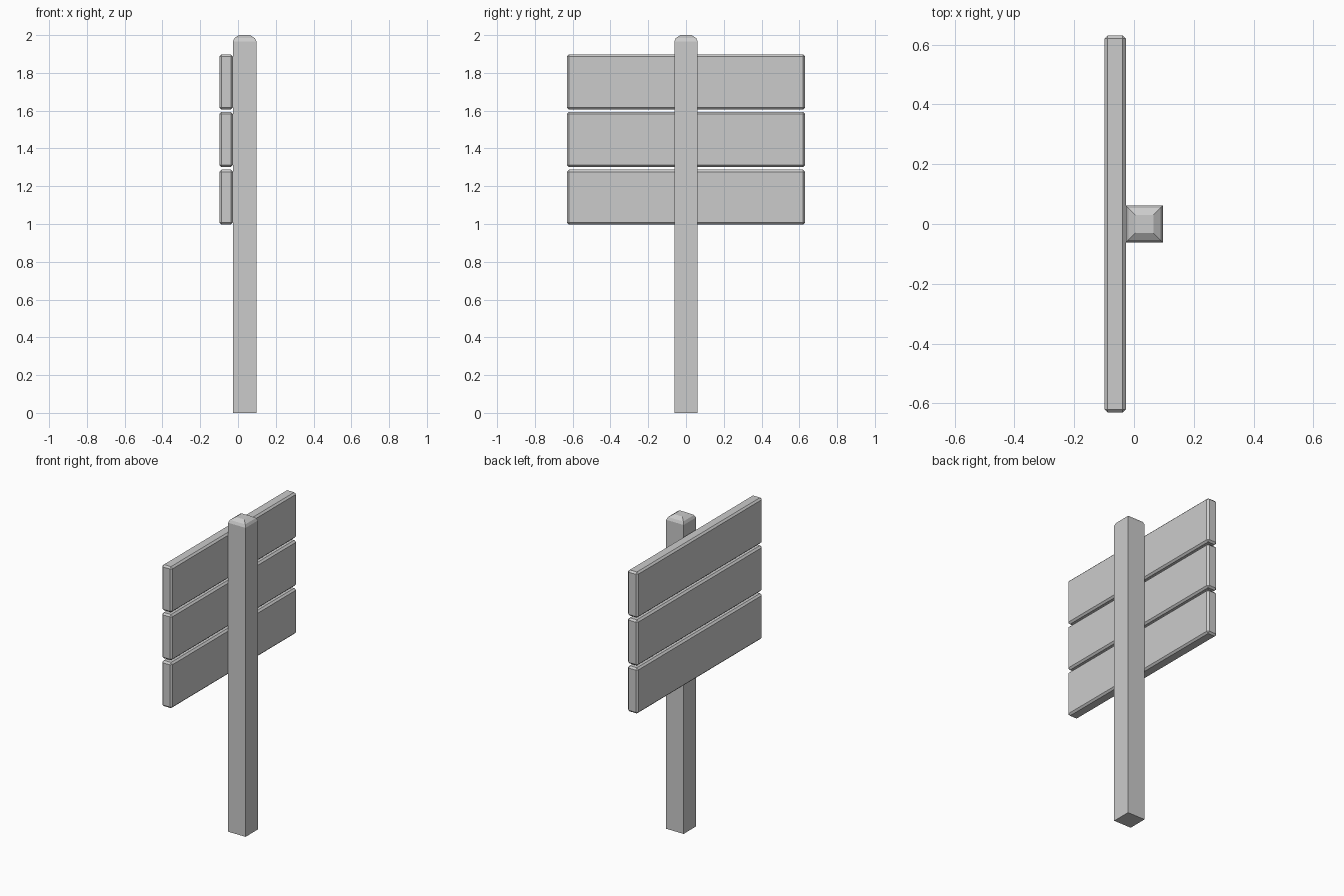
import bpy, bmesh

if "Cube" in bpy.data.objects:
    bpy.data.objects.remove(bpy.data.objects["Cube"])

def finish(name, bm):
    bmesh.ops.recalc_face_normals(bm, faces=bm.faces)
    mesh = bpy.data.meshes.new(name)
    bm.to_mesh(mesh)
    bm.free()
    obj = bpy.data.objects.new(name, mesh)
    bpy.context.collection.objects.link(obj)
    return obj

# Square post: stacked square rings (half width, height) with a softened cap
bm = bmesh.new()
rings = []
for h, z in [(0.062, 0), (0.062, 1.967), (0.054, 1.984), (0.03, 2.0)]:
    rings.append([bm.verts.new((0.035 + sx * h, sy * h, z))
                  for sx, sy in ((-1, -1), (1, -1), (1, 1), (-1, 1))])
for low, high in zip(rings, rings[1:]):
    for i in range(4):
        j = (i + 1) % 4
        bm.faces.new((low[i], low[j], high[j], high[i]))
bm.faces.new(rings[0][::-1])
bm.faces.new(rings[-1])
finish("post", bm)

# Three chamfered planks fixed to one side of the post
for i, name in enumerate(("lower_board", "middle_board", "upper_board")):
    bm = bmesh.new()
    bmesh.ops.create_cube(bm, size=1)
    bmesh.ops.scale(bm, vec=(0.072, 1.262, 0.291), verts=bm.verts)
    board = finish(name, bm)
    board.location = (-0.063, 0, 1.142 + i * 0.305)
    bevel = board.modifiers.new("chamfer", 'BEVEL')
    bevel.width = 0.011
    bevel.segments = 1
